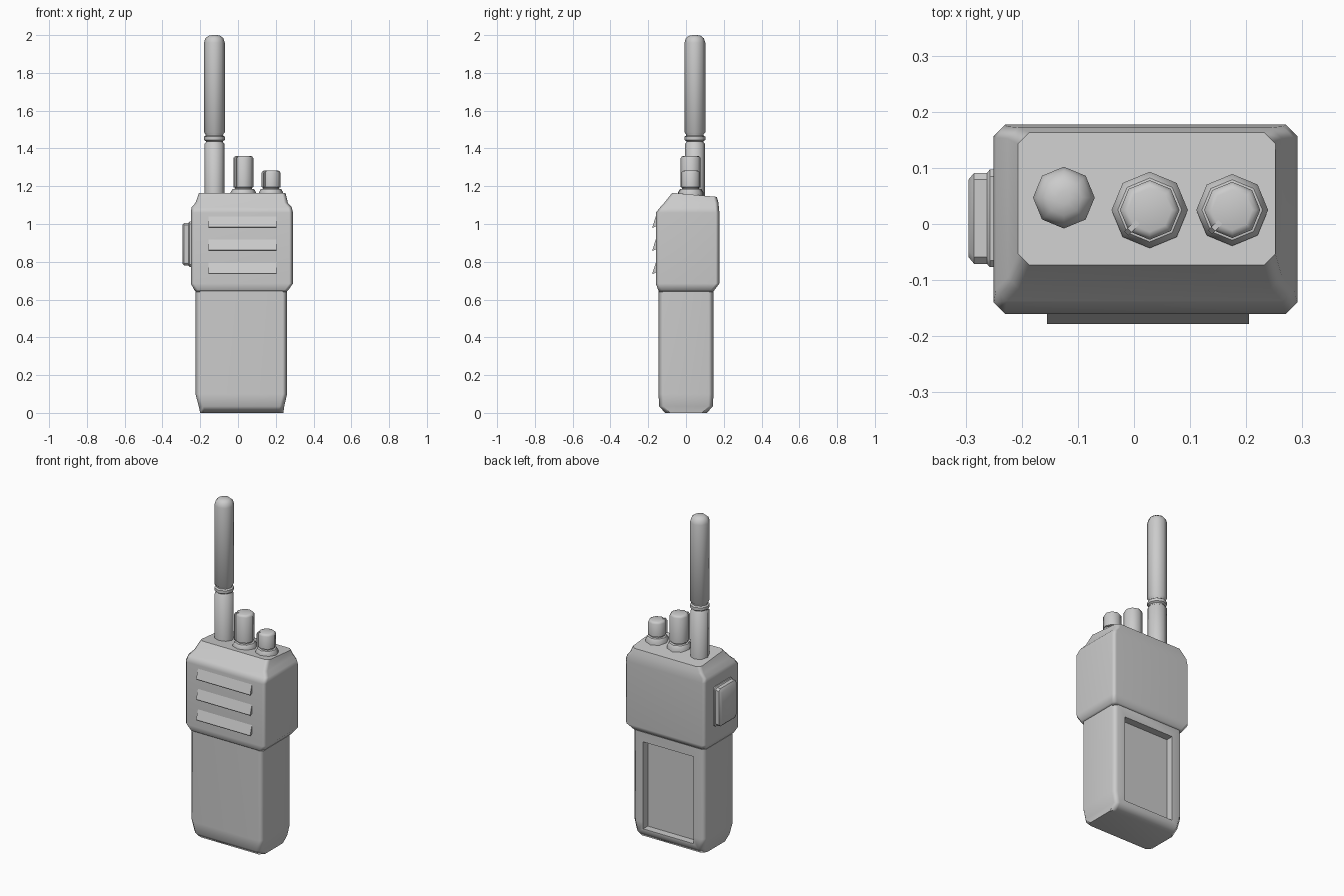
import bpy, bmesh, math
from mathutils import Vector

if "Cube" in bpy.data.objects:
    bpy.data.objects.remove(bpy.data.objects["Cube"])


def finish(name, verts, faces, angle=50, weighted=False):
    me = bpy.data.meshes.new(name)
    me.from_pydata(verts, [], faces)
    bm = bmesh.new()
    bm.from_mesh(me)
    bmesh.ops.recalc_face_normals(bm, faces=bm.faces)
    bm.to_mesh(me)
    bm.free()
    ob = bpy.data.objects.new(name, me)
    bpy.context.collection.objects.link(ob)
    smooth(ob, angle)
    if weighted:
        ob.modifiers.new("weighted", 'WEIGHTED_NORMAL').keep_sharp = True
    return ob


def smooth(ob, angle):
    bpy.ops.object.select_all(action='DESELECT')
    ob.select_set(True)
    bpy.context.view_layer.objects.active = ob
    bpy.ops.object.shade_smooth_by_angle(angle=math.radians(angle))


def loft(rings):
    """Join closed rings of equal length and cap both ends."""
    n = len(rings[0])
    verts = [v for r in rings for v in r]
    faces = [(k * n + i, k * n + (i + 1) % n, (k + 1) * n + (i + 1) % n, (k + 1) * n + i)
             for k in range(len(rings) - 1) for i in range(n)]
    faces += [tuple(range(n))[::-1], tuple(range((len(rings) - 1) * n, len(rings) * n))]
    return verts, faces


def ring(x0, x1, y0, y1, z, c, tilt=0.0):
    """Rectangle with cut corners; tilt lowers the back edge."""
    pts = [(x0 + c, y0), (x1 - c, y0), (x1, y0 + c), (x1, y1 - c),
           (x1 - c, y1), (x0 + c, y1), (x0, y1 - c), (x0, y0 + c)]
    return [(x, y, z - tilt * (y - y0)) for x, y in pts]


def lathe(name, cx, cy, profile, sides=8):
    rings = [[(cx + r * math.cos(2 * math.pi * i / sides),
               cy + r * math.sin(2 * math.pi * i / sides), z) for i in range(sides)]
             for r, z in profile]
    return finish(name, *loft(rings))


def box(name, x0, x1, y0, y1, z0, z1):
    return finish(name, *loft([[(x0, y0, z), (x1, y0, z), (x1, y1, z), (x0, y1, z)]
                               for z in (z0, z1)]))


# lower body with recessed back panel
lower = finish("lower_body", *loft([
    ring(-0.20, 0.24, -0.11, 0.11, 0.0, 0.025),
    ring(-0.208, 0.245, -0.143, 0.143, 0.035, 0.025),
    ring(-0.225, 0.26, -0.145, 0.145, 0.10, 0.025),
    ring(-0.225, 0.26, -0.145, 0.145, 0.66, 0.025)]), weighted=True)
cutter = box("recess_cutter", -0.15, 0.185, 0.10, 0.25, 0.06, 0.585)
cutter.hide_render = True
cut = lower.modifiers.new("recess", 'BOOLEAN')
cut.operation, cut.object, cut.solver = 'DIFFERENCE', cutter, 'EXACT'
bpy.context.view_layer.objects.active = lower
bpy.ops.object.modifier_apply(modifier="recess")
bpy.data.objects.remove(cutter)
smooth(lower, 50)

# upper body with sloped shoulders
finish("upper_body", *loft([
    ring(-0.222, 0.257, -0.142, 0.142, 0.64, 0.02),
    ring(-0.232, 0.268, -0.148, 0.152, 0.652, 0.02),
    ring(-0.25, 0.291, -0.16, 0.177, 0.685, 0.02),
    ring(-0.25, 0.291, -0.16, 0.177, 1.06, 0.02),
    ring(-0.246, 0.285, -0.137, 0.174, 1.088, 0.02),
    ring(-0.225, 0.264, -0.115, 0.172, 1.112, 0.02),
    ring(-0.207, 0.252, -0.073, 0.163, 1.165, 0.02, 0.09)]), weighted=True)

# wedge shaped grille ribs
for i, z in enumerate((0.98, 0.858, 0.735)):
    section = [(-0.15, z + 0.06), (-0.16, z + 0.06), (-0.178, z + 0.004),
               (-0.176, z), (-0.15, z + 0.012)]
    finish(f"grille_rib_{i + 1}",
           *loft([[(x, y, h) for y, h in section] for x in (-0.155, 0.205)]), angle=30)

# side push button
def button_ring(x, grow):
    return [(x, a, b) for a, b, _ in ring(-0.065 - grow, 0.085 + grow,
                                          0.785 - grow, 1.0 + grow, 0, 0.012)]

finish("side_button", *loft([button_ring(-0.24, 0.012), button_ring(-0.257, 0.012),
                             button_ring(-0.262, 0.006), button_ring(-0.285, 0.006),
                             button_ring(-0.295, -0.006)]), angle=35)

# antenna
lathe("antenna", -0.125, 0.047, [
    (0.053, 1.12), (0.053, 1.425), (0.045, 1.432), (0.045, 1.438), (0.055, 1.445),
    (0.055, 1.462), (0.046, 1.468), (0.046, 1.474), (0.055, 1.485), (0.055, 1.96),
    (0.048, 1.983), (0.032, 1.996), (0.012, 2.0)])

# control knobs with collar and pointer ridge
for name, cx, r, base, top in (("volume_knob", 0.028, 0.053, 0.068, 1.36),
                               ("channel_knob", 0.175, 0.05, 0.064, 1.283)):
    cy = 0.025
    lathe(name + "_collar", cx, cy, [(base, 1.13), (base, 1.167), (r + 0.004, 1.185),
                                     (r - 0.008, 1.187)])
    lathe(name, cx, cy, [(r - 0.008, 1.17), (r - 0.008, 1.192), (r, 1.195),
                         (r, top - 0.012), (r - 0.006, top - 0.003), (r - 0.014, top)])
    out, side = Vector((-0.707, -0.707, 0)), Vector((0.707, -0.707, 0))
    centre = Vector((cx, cy, 0))
    rings = []
    for z, inner, outer in ((1.197, 0.03, r + 0.006), (top - 0.012, 0.03, r + 0.006),
                            (top + 0.001, 0.03, r - 0.002)):
        rings.append([centre + out * d + side * s + Vector((0, 0, z)) for d, s in
                      ((inner, -0.005), (outer, -0.005), (outer, 0.005), (inner, 0.005))])
    finish(name + "_pointer", *loft(rings), angle=30)
